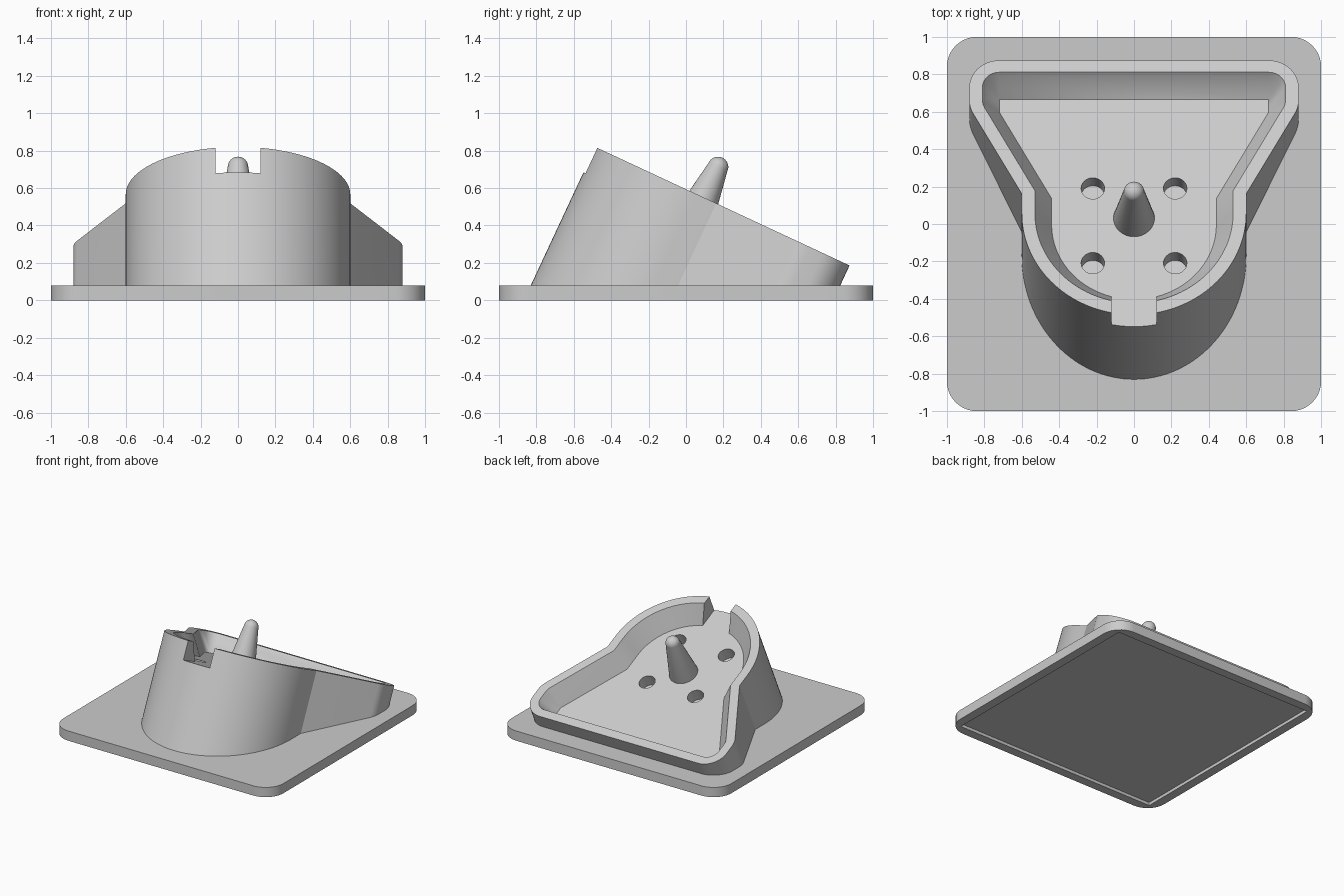
import bpy, bmesh
from math import sin, cos, tan, atan2, pi, radians
from mathutils import Matrix, Vector

if "Cube" in bpy.data.objects:
    bpy.data.objects.remove(bpy.data.objects["Cube"], do_unlink=True)

grey = bpy.data.materials.new("light grey")
grey.use_nodes = True
GREY = (0.6, 0.6, 0.6, 1)
grey.diffuse_color = GREY
grey.node_tree.nodes["Principled BSDF"].inputs["Base Color"].default_value = GREY

# Tilted frame: origin at the front tip of the rim, local z along the housing axis
TILT = Matrix.Translation((0, -0.485, 0.82)) @ Matrix.Rotation(radians(-25), 4, 'X')
DEPTH = 0.15      # cavity depth below the rim
WALL = 0.09       # how far the cavity wall tapers inward


def finish(name, bm, matrix=Matrix()):
    bmesh.ops.remove_doubles(bm, verts=bm.verts, dist=1e-5)
    bm.transform(matrix)
    bmesh.ops.recalc_face_normals(bm, faces=bm.faces)
    mesh = bpy.data.meshes.new(name)
    bm.to_mesh(mesh)
    bm.free()
    mesh.materials.append(grey)
    obj = bpy.data.objects.new(name, mesh)
    bpy.context.collection.objects.link(obj)
    return obj


def loft(name, rings, matrix=Matrix()):
    """Closed solid through matching rings of points."""
    bm = bmesh.new()
    loops = [[bm.verts.new(p) for p in ring] for ring in rings]
    n = len(loops[0])
    for a, b in zip(loops, loops[1:]):
        for i in range(n):
            j = (i + 1) % n
            bm.faces.new((a[i], a[j], b[j], b[i]))
    bm.faces.new(loops[0][::-1])
    bm.faces.new(loops[-1])
    return finish(name, bm, matrix)


def box(name, size, centre, matrix=Matrix(), corner=0):
    bm = bmesh.new()
    bmesh.ops.create_cube(bm, size=1)
    bm.transform(Matrix.Translation(centre) @ Matrix.Diagonal((*size, 1)))
    if corner:
        upright = [e for e in bm.edges
                   if abs(e.verts[0].co.z - e.verts[1].co.z) > 0.01]
        bmesh.ops.bevel(bm, geom=upright, offset=corner, segments=10,
                        profile=0.5, affect='EDGES')
    return finish(name, bm, matrix)


def fan(cx, cy, r, start, end, steps):
    angles = [start + (end - start) * i / steps for i in range(steps + 1)]
    return [(cx + r * cos(a), cy + r * sin(a)) for a in angles]


def outline(r, h):
    """Keyhole-like outline at height h, grown by r from the cavity floor shape."""
    slant = atan2(0.28, 0.51)
    half = fan(0, 0.6, 0.44 + r, -pi / 2, 0, 32)
    half.append((0.44 + r, 0.755 - r * tan(slant / 2)))
    half += fan(0.72, 1.265, r, -slant, 0, 5)
    half += fan(0.72, 1.34, r, 0, pi / 2, 10)
    half[0] = (0, half[0][1])
    points = half + [(-x, y) for x, y in half[:0:-1]]
    return [Vector((x, y, h)) for x, y in points]


def circle(cx, cy, r, h, steps=32):
    return [(x, y, h) for x, y in fan(cx, cy, r, 0, 2 * pi, steps)[:-1]]


def cut(obj, cutters):
    bpy.context.view_layer.objects.active = obj
    for cutter in cutters:
        mod = obj.modifiers.new("cut", 'BOOLEAN')
        mod.operation, mod.solver, mod.object = 'DIFFERENCE', 'EXACT', cutter
        bpy.ops.object.modifier_apply(modifier=mod.name)
        bpy.data.objects.remove(cutter, do_unlink=True)


# Base plate with a shallow recess underneath
plate = box("base_plate", (2, 2, 0.08), (0, 0, 0.04), corner=0.16)
cut(plate, [box("recess_cutter", (1.85, 1.85, 0.1), (0, 0, -0.025))])

# Housing: outline pushed down the tilted axis until it sinks into the plate
rim = [TILT @ p for p in outline(0.16, 0)]
axis = TILT.to_3x3() @ Vector((0, 0, 1))
foot = [p - axis * ((p.z - 0.05) / axis.z) for p in rim]
housing = loft("housing", [foot, rim])

# Tapered cavity, front notch and four round holes in the cavity floor
cavity = loft("cavity_cutter",
              [outline(WALL * (1 + h / DEPTH), h) for h in (-DEPTH, 0.05)], TILT)
notch = box("notch_cutter", (0.24, 0.5, DEPTH + 0.1), (0, 0.05, (0.1 - DEPTH) / 2), TILT)
holes = [loft("hole_cutter",
              [circle(sx * 0.22, 0.595 + sy * 0.22, 0.0625, -DEPTH + h)
               for h in (-0.1, 0.05)], TILT)
         for sx in (-1, 1) for sy in (-1, 1)]
cut(housing, [cavity, notch] + holes)

# Tapered centre pin with a rounded tip
TIP = 0.055
rings = [circle(0, 0.64, 0.11, -DEPTH - 0.01), circle(0, 0.64, 0.11, -DEPTH)]
for i in range(9):
    a = i / 9 * pi / 2
    rings.append(circle(0, 0.64, TIP * cos(a), -DEPTH + 0.33 + TIP * sin(a)))
rings.append(circle(0, 0.64, TIP * 0.02, -DEPTH + 0.33 + TIP))
pin = loft("centre_pin", rings, TILT)

# Smooth curved walls, keep crisp edges
bpy.ops.object.select_all(action='DESELECT')
for obj in (plate, housing, pin):
    obj.select_set(True)
bpy.context.view_layer.objects.active = housing
bpy.ops.object.shade_smooth_by_angle(angle=radians(25))
